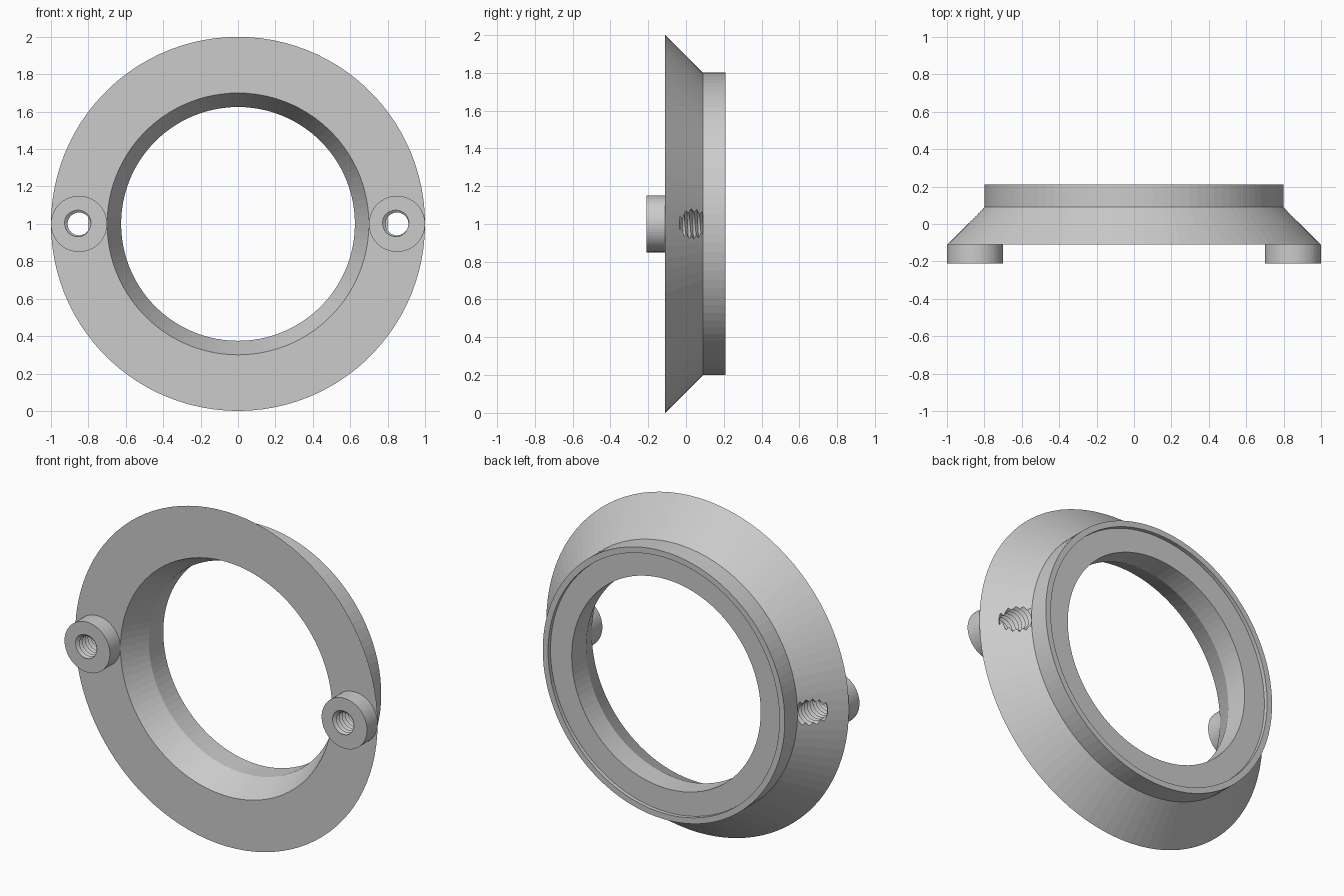
import bpy, bmesh
from math import cos, sin, pi
from mathutils import Vector

if "Cube" in bpy.data.objects:
    bpy.data.objects.remove(bpy.data.objects["Cube"])


def make_object(name, bm):
    bmesh.ops.recalc_face_normals(bm, faces=bm.faces[:])
    me = bpy.data.meshes.new(name)
    bm.to_mesh(me)
    bm.free()
    ob = bpy.data.objects.new(name, me)
    bpy.context.collection.objects.link(ob)
    return ob


def revolve(name, profile, n, centre, closed=True):
    """Turn (radius, y) points about an axis parallel to y."""
    bm = bmesh.new()
    rings = [[bm.verts.new((centre[0] + r * cos(2 * pi * i / n), y,
                            centre[1] + r * sin(2 * pi * i / n)))
              for i in range(n)] for r, y in profile]
    for a in range(len(rings) if closed else len(rings) - 1):
        p, q = rings[a], rings[(a + 1) % len(rings)]
        for i in range(n):
            j = (i + 1) % n
            bm.faces.new((p[i], p[j], q[j], q[i]))
    if not closed:
        bm.faces.new(rings[0])
        bm.faces.new(rings[-1])
    return make_object(name, bm)


def thread_cutter(x, y0, y1, minor=0.061, major=0.08, pitch=0.027, n=36):
    """Screw-shaped solid: helical ridges, trimmed flat at both ends."""
    bm = bmesh.new()
    rows = int((y1 - y0) / pitch * 2) + 8
    grid = []
    for k in range(rows):
        r = major if k % 2 else minor
        grid.append([bm.verts.new((x + r * cos(2 * pi * i / n),
                                   y0 - 2 * pitch + pitch * (k / 2 + i / n),
                                   1 + r * sin(2 * pi * i / n)))
                     for i in range(n)])
    for k in range(rows - 3):
        for i in range(n):
            # the seam joins two rows further up, which makes the helix
            if i < n - 1:
                b, c = grid[k][i + 1], grid[k + 1][i + 1]
            else:
                b, c = grid[k + 2][0], grid[k + 3][0]
            bm.faces.new((grid[k][i], b, c, grid[k + 1][i]))
    for y, d in ((y0, -1), (y1, 1)):
        bmesh.ops.bisect_plane(bm, geom=bm.verts[:] + bm.edges[:] + bm.faces[:],
                               plane_co=Vector((0, y, 0)), plane_no=Vector((0, d, 0)),
                               clear_outer=True)
    loose = [v for v in bm.verts if not v.link_faces]
    bmesh.ops.delete(bm, geom=loose, context='VERTS')
    bmesh.ops.holes_fill(bm, edges=[e for e in bm.edges if e.is_boundary], sides=0)
    bmesh.ops.triangulate(bm, faces=[f for f in bm.faces])
    ob = make_object("thread_cutter", bm)
    ob.hide_render = True
    return ob


def cut(target, cutter):
    m = target.modifiers.new("thread", 'BOOLEAN')
    m.operation = 'DIFFERENCE'
    m.solver = 'EXACT'
    m.object = cutter
    bpy.context.view_layer.objects.active = target
    bpy.ops.object.modifier_apply(modifier=m.name)


# flange ring: flat front, sloped outside, collar with recessed lip at the back
ring = revolve("flange_ring", [
    (0.70, -0.11), (1.0, -0.11), (0.80, 0.09), (0.80, 0.21),
    (0.765, 0.21), (0.765, 0.187), (0.625, 0.187), (0.625, 0.05)], 100, (0, 1))

# two threaded bosses, each bored through into the ring
for side, x in (("left", -0.85), ("right", 0.85)):
    boss = revolve(side + "_boss", [(0.15, -0.21), (0.15, -0.11)], 64, (x, 1), closed=False)
    cutter = thread_cutter(x, -0.235, 0.089)
    cut(ring, cutter)
    cut(boss, cutter)
    bpy.data.objects.remove(cutter)
